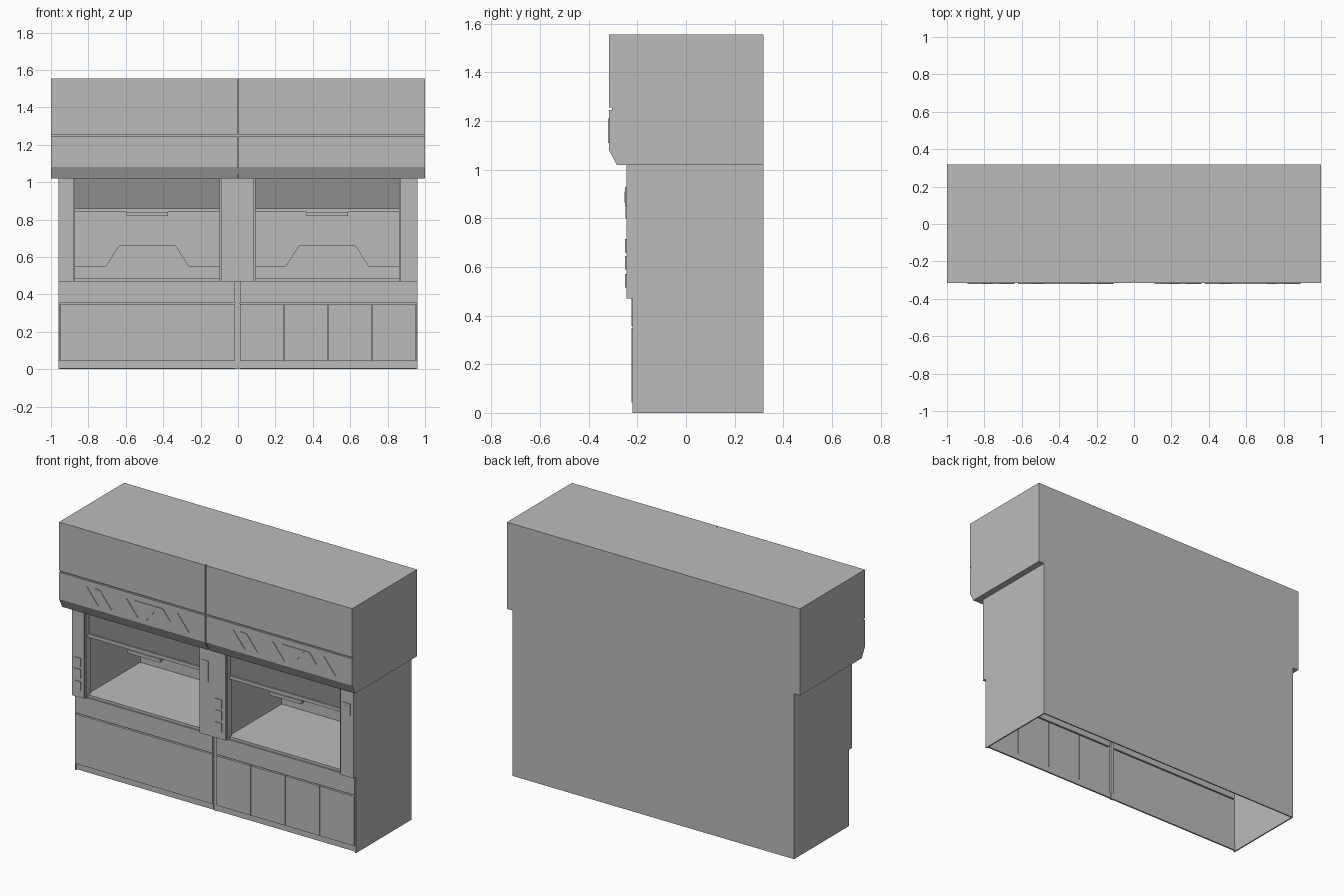
import bpy, bmesh

cube = bpy.data.objects.get("Cube")
if cube:
    bpy.data.objects.remove(cube, do_unlink=True)


def make_material(name, value):
    m = bpy.data.materials.new(name)
    m.use_nodes = True
    m.diffuse_color = (value, value, value, 1)
    m.node_tree.nodes["Principled BSDF"].inputs["Base Color"].default_value = (value, value, value, 1)
    return m


GREY = make_material("light grey", 0.5)
DARK = make_material("dark grey", 0.27)


def prism(name, pts, lo, hi, axis, mat=GREY):
    """Extrude a flat outline: axis 'x' takes (y, z) points, axis 'y' takes (x, z)."""
    bm = bmesh.new()

    def place(p, d):
        return (d, p[0], p[1]) if axis == "x" else (p[0], d, p[1])
    a = [bm.verts.new(place(p, lo)) for p in pts]
    b = [bm.verts.new(place(p, hi)) for p in pts]
    bm.faces.new(a)
    bm.faces.new(b[::-1])
    for i in range(len(pts)):
        j = (i + 1) % len(pts)
        bm.faces.new((a[i], b[i], b[j], a[j]))
    bmesh.ops.recalc_face_normals(bm, faces=bm.faces)
    me = bpy.data.meshes.new(name)
    bm.to_mesh(me)
    bm.free()
    me.materials.append(mat)
    ob = bpy.data.objects.new(name, me)
    bpy.context.collection.objects.link(ob)
    return ob


def box(name, x, y, z, mat=GREY):
    pts = [(x[0], z[0]), (x[1], z[0]), (x[1], z[1]), (x[0], z[1])]
    return prism(name, pts, y[0], y[1], "y", mat)


BACK = 0.318
TOP = 1.555
SOFFIT = 1.02
SILL = 0.47

# Upper canopy
prism("canopy_body", [(BACK, SOFFIT), (BACK, TOP), (-0.305, TOP), (-0.305, 1.07),
                      (-0.275, SOFFIT)], -1, 1, "x")
for side, x in (("right", (-1, -0.004)), ("left", (0.004, 1))):
    box("canopy_upper_panel_" + side, x, (-0.316, -0.305), (1.255, TOP))
    prism("canopy_lower_panel_" + side,
          [(-0.316, 1.245), (-0.316, 1.08), (-0.285, SOFFIT), (-0.275, SOFFIT),
           (-0.305, 1.07), (-0.305, 1.245)], x[0], x[1], "x")

# Raised triangles and slanted bars on the canopy
LOW, HIGH = 1.11, 1.21
for cx in (-0.5, 0.5):
    for dx in (-0.31, -0.04, 0.31):
        prism("vent_triangle_up", [(cx + dx - 0.08, LOW), (cx + dx + 0.08, LOW),
                                   (cx + dx, HIGH)], -0.320, -0.316, "y")
    prism("vent_triangle_down", [(cx + 0.02, HIGH), (cx + 0.18, HIGH),
                                 (cx + 0.10, LOW)], -0.320, -0.316, "y")
    for dx in (-0.26, 0.17):
        prism("vent_bar", [(cx + dx + 0.08, LOW), (cx + dx + 0.12, LOW),
                           (cx + dx + 0.04, HIGH), (cx + dx, HIGH)], -0.320, -0.316, "y")

# Posts that frame the two chambers
for name, x in (("right_post", (-0.96, -0.88)), ("middle_post", (-0.09, 0.085)),
                ("left_post", (0.87, 0.96))):
    box(name, x, (-0.245, BACK), (SILL, SOFFIT))

# Switches and control plates on the posts
for px in (-0.945, 0.018):
    for z in (0.515, 0.59, 0.66):
        box("switch", (px, px + 0.045), (-0.25, -0.245), (z, z + 0.055))
box("left_control", (0.89, 0.94), (-0.25, -0.245), (0.85, 0.925))
box("left_control_button", (0.9, 0.93), (-0.252, -0.25), (0.865, 0.91))
box("middle_control", (-0.075, -0.03), (-0.248, -0.245), (0.8, 0.93))

# Work chambers with sash, handle and rear baffle
for x0, x1 in ((-0.88, -0.09), (0.085, 0.87)):
    c = (x0 + x1) / 2
    box("chamber_back", (x0, x1), (0.305, BACK), (SILL - 0.02, SOFFIT))
    box("worktop", (x0, x1), (-0.215, 0.305), (SILL - 0.02, SILL + 0.015))
    for jx in (x0, x1 - 0.008):
        box("jamb", (jx, jx + 0.008), (-0.235, -0.19), (SILL, SOFFIT))
    box("sash_glass", (x0, x1), (-0.205, -0.2), (0.86, SOFFIT), DARK)
    box("sash_rail", (x0, x1), (-0.215, -0.19), (0.84, 0.86))
    box("sash_handle", (c - 0.11, c + 0.11), (-0.225, -0.2), (0.82, 0.84))
    prism("baffle", [(x0, SOFFIT), (x0, 0.55), (c - 0.22, 0.55), (c - 0.15, 0.66),
                     (c + 0.15, 0.66), (c + 0.22, 0.55), (x1, 0.55), (x1, SOFFIT)],
          0.255, 0.265, "y")

# Base cabinet, open underneath
box("base_back", (-0.96, 0.96), (BACK - 0.008, BACK), (0, SILL))
for x in ((-0.96, -0.952), (0.952, 0.96)):
    box("base_side", x, (-0.22, BACK), (0, SILL))
for side, x0, x1, doors in (("right", -0.952, -0.015, 1), ("left", 0.01, 0.952, 4)):
    box("apron_" + side, (x0, x1), (-0.225, -0.21), (0.357, SILL))
    box("toe_board_" + side, (x0, x1), (-0.215, -0.205), (0.005, 0.043))
    w = (x1 - x0) / doors
    for i in range(doors):
        box("door_" + side, (x0 + i * w + 0.002, x0 + (i + 1) * w - 0.002),
            (-0.225, -0.21), (0.043, 0.349))
box("centre_stile", (-0.015, 0.01), (-0.212, -0.2), (0, SILL))
